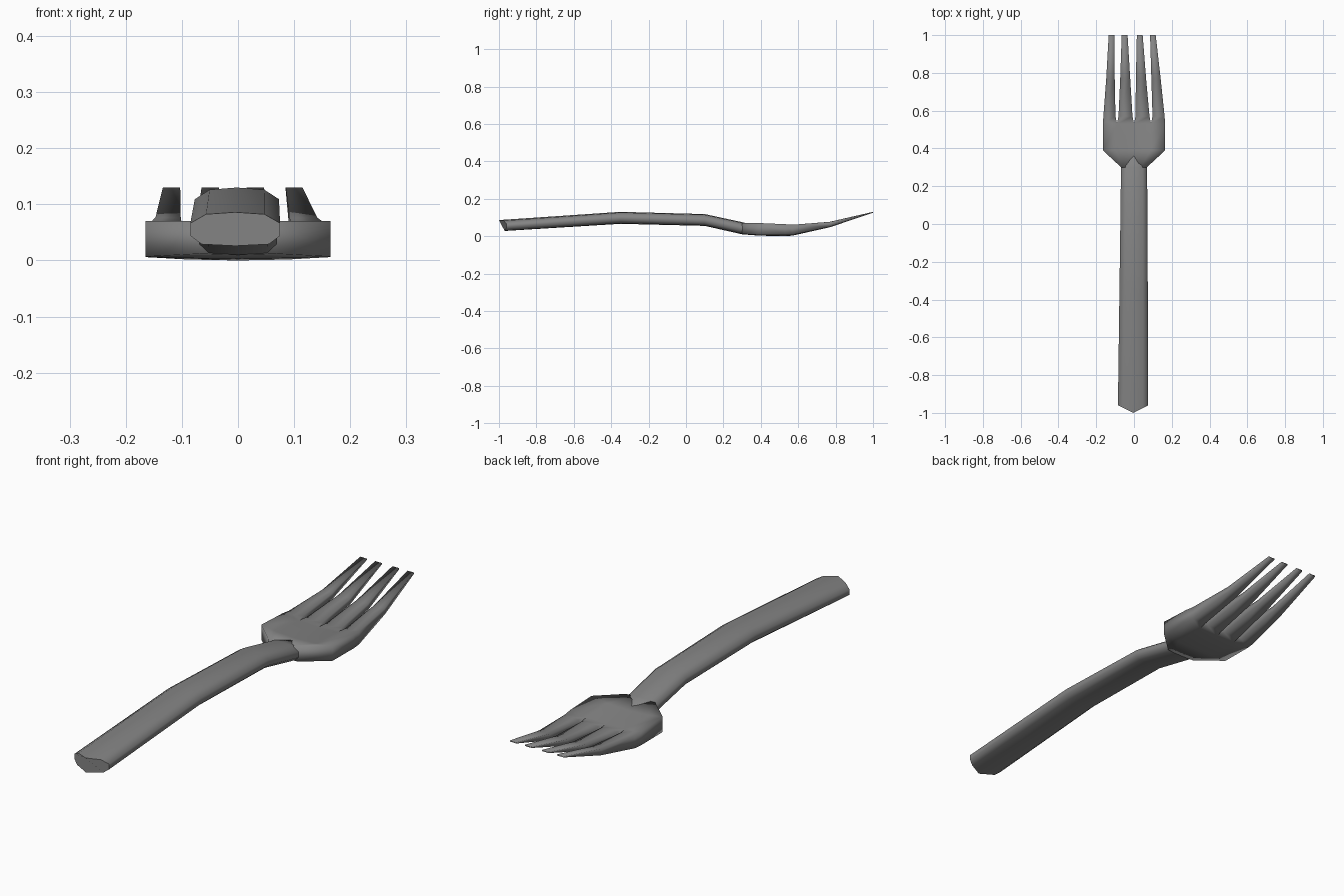
import bpy, bmesh

if "Cube" in bpy.data.objects:
    bpy.data.objects.remove(bpy.data.objects["Cube"])

metal = bpy.data.materials.new("dark_metal")
metal.diffuse_color = (.23, .23, .23, 1)
metal.use_nodes = True
metal.node_tree.nodes["Principled BSDF"].inputs["Base Color"].default_value = metal.diffuse_color


def finish(name, bm, angle):
    bmesh.ops.remove_doubles(bm, verts=bm.verts, dist=0.0004)
    bmesh.ops.holes_fill(bm, edges=bm.edges, sides=0)
    bmesh.ops.recalc_face_normals(bm, faces=bm.faces)
    me = bpy.data.meshes.new(name)
    bm.to_mesh(me)
    bm.free()
    me.materials.append(metal)
    ob = bpy.data.objects.new(name, me)
    bpy.context.collection.objects.link(ob)
    bpy.ops.object.select_all(action='DESELECT')
    ob.select_set(True)
    bpy.context.view_layer.objects.active = ob
    bpy.ops.object.shade_smooth_by_angle(angle=angle)
    return ob


# Handle: rounded section lofted along the arched path
section = [(-1, -.4), (-.75, -.9), (0, -1), (.75, -.9), (1, -.4),
           (1, .35), (.65, .88), (0, 1), (-.65, .88), (-1, .35)]
# y, centre x, half width, bottom z, top z, pointed nose length
stations = [(-.96, -.005, .08, .026, .086, .04),
            (-.35, -.002, .075, .066, .13, 0),
            (.10, 0, .071, .055, .118, 0),
            (.30, 0, .069, .01, .075, 0),
            (.38, 0, .06, .008, .055, 0)]
bm = bmesh.new()
rings = []
for y, cx, hw, lo, hi, nose in stations:
    rings.append([bm.verts.new((cx + u * hw, y - nose * (1 - abs(u)),
                                (lo + hi) / 2 + v * (hi - lo) / 2)) for u, v in section])
n = len(section)
for a, b in zip(rings, rings[1:]):
    for i in range(n):
        j = (i + 1) % n
        bm.faces.new((a[i], a[j], b[j], b[i]))
finish("handle", bm, 1.5)

# Head: four strips, sharing edges in the palm and splitting into tines
palm_x = [-.165, -.09, 0, .09, .165]
splits = {3: [(-.162, -.098), (-.082, -.008), (.008, .082), (.098, .162)],
          4: [(-.147, -.102), (-.073, -.020), (.010, .064), (.092, .141)],
          5: [(-.134, -.103), (-.065, -.034), (.015, .046), (.085, .115)]}
for r, xs in ((0, [-.068, -.034, 0, .034, .068]), (1, palm_x), (2, palm_x)):
    splits[r] = list(zip(xs, xs[1:]))
# y, top z at the edge, top z at the middle, bottom z at edge, bottom z at middle
rows = [(.30, .070, .070, .012, .010), (.39, .070, .055, .007, .003),
        (.53, .064, .050, .006, 0), (.57, .061, .053, .007, .003),
        (.77, .077, .074, .050, .048), (1.0, .130, .130, .125, .125)]


def corner(r, x):
    y, te, tm, be, bmid = rows[r]
    t = min(1, abs(x) / abs(splits[r][0][0])) ** 2
    return (bm.verts.new((x, y, tm + (te - tm) * t)),
            bm.verts.new((x, y, bmid + (be - bmid) * t)))


bm = bmesh.new()
for i in range(4):
    strip = [[corner(r, x) for x in splits[r][i]] for r in range(6)]
    for r in range(5):
        (al, ar), (bl, br) = strip[r], strip[r + 1]
        bm.faces.new((al[0], ar[0], br[0], bl[0]))
        bm.faces.new((al[1], bl[1], br[1], ar[1]))
        if r >= 2 or i == 0:
            bm.faces.new((al[0], bl[0], bl[1], al[1]))
        if r >= 2 or i == 3:
            bm.faces.new((ar[0], ar[1], br[1], br[0]))
    tl, tr = strip[5]
    bm.faces.new((tl[0], tr[0], tr[1], tl[1]))
finish("head_with_tines", bm, 1.75)
